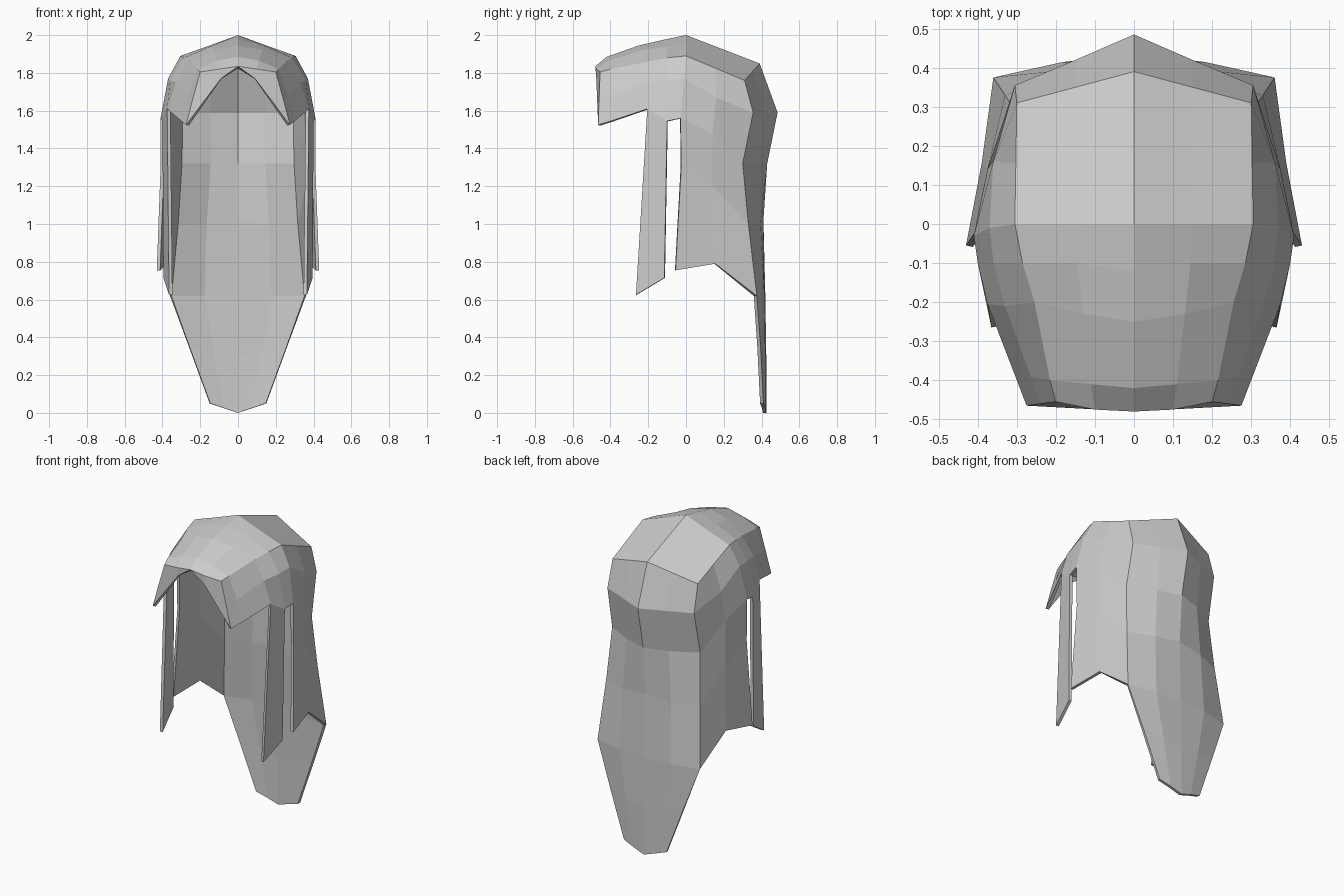
import bpy, bmesh

bm = bmesh.new()


def face(pts):
    """Add one polygon, dropping repeated points."""
    bm.faces.new([bm.verts.new(p) for p in dict.fromkeys(pts)])


def sheet(rows):
    """Skin a grid of points; sheets are welded together afterwards."""
    for a, b in zip(rows, rows[1:]):
        for i in range(len(a) - 1):
            face([a[i], a[i + 1], b[i + 1], b[i]])


# Back of the head and long tail: rows of (centre, middle, edge)
sheet([
    [(0, 0, 2), (.15, 0, 1.945), (.305, 0, 1.89)],
    [(0, .39, 1.85), (.15, .35, 1.805), (.3, .31, 1.76)],
    [(0, .485, 1.59), (.15, .42, 1.59), (.305, .355, 1.59)],
    [(0, .43, 1.32), (.15, .385, 1.32), (.31, .30, 1.32)],
    [(0, .41, 1.02), (.17, .395, 1.0), (.33, .33, 1.0)],
    [(0, .42, .62), (.18, .415, .62), (.36, .375, .62)],
    [(0, .425, .3), (.13, .42, .32), (.26, .395, .35)],
    [(0, .425, 0), (.075, .42, .025), (.15, .41, .05)],
])

# Side curtain: rows of (back corner, middle, front edge)
sheet([
    [(.3, .31, 1.76), (.3025, .155, 1.825), (.305, 0, 1.89)],
    [(.305, .355, 1.59), (.36, .16, 1.67), (.37, -.01, 1.77)],
    [(.31, .30, 1.32), (.375, .14, 1.48), (.41, -.03, 1.56)],
    [(.33, .33, 1.0), (.375, .14, 1.2), (.41, -.025, 1.3)],
    [(.36, .375, .62), (.39, .155, .79), (.43, -.055, .755)],
])

# Temple, running forward to the fringe tip: (upper, middle, lower)
sheet([
    [(.305, 0, 1.89), (.37, -.01, 1.77), (.41, -.03, 1.56)],
    [(.285, -.1, 1.88), (.36, -.1, 1.76), (.40, -.10, 1.545)],
    [(.255, -.2, 1.86), (.33, -.21, 1.75), (.375, -.205, 1.61)],
    [(.215, -.4, 1.82), (.265, -.39, 1.68), (.3, -.40, 1.545)],
    [(.2, -.455, 1.805), (.24, -.46, 1.66), (.275, -.465, 1.525)],
])

# Front of the crown: rows of (centre, middle, edge)
sheet([
    [(0, 0, 2), (.15, 0, 1.945), (.305, 0, 1.89)],
    [(0, -.12, 1.975), (.145, -.1, 1.94), (.285, -.1, 1.88)],
    [(0, -.25, 1.945), (.13, -.23, 1.92), (.255, -.2, 1.86)],
    [(0, -.42, 1.885), (.11, -.41, 1.865), (.215, -.4, 1.82)],
    [(0, -.48, 1.835), (.1, -.475, 1.82), (.2, -.455, 1.805)],
])

# Fringe front, pointed at the outer tip
face([(0, -.48, 1.835), (.1, -.475, 1.82), (.09, -.475, 1.77)])
face([(.1, -.475, 1.82), (.2, -.455, 1.805), (.24, -.46, 1.66),
      (.275, -.465, 1.525), (.09, -.475, 1.77)])

# Loose strand in front of the ear
face([(.40, -.10, 1.545), (.375, -.205, 1.61),
      (.365, -.265, .625), (.395, -.115, .715)])

# Weld the sheets and point the normals outward
bmesh.ops.remove_doubles(bm, verts=bm.verts, dist=.002)
bmesh.ops.recalc_face_normals(bm, faces=bm.faces)
bm.normal_update()
if max(bm.faces, key=lambda f: f.calc_center_median().z).normal.z < 0:
    bmesh.ops.reverse_faces(bm, faces=bm.faces)

mesh = bpy.data.meshes.new("long_hair")
bm.to_mesh(mesh)
bm.free()
hair = bpy.data.objects.new("long_hair", mesh)
bpy.context.collection.objects.link(hair)

# Mirror the half and give the shell a thin inward thickness
mirror = hair.modifiers.new("mirror", 'MIRROR')
mirror.use_clip = True
shell = hair.modifiers.new("shell", 'SOLIDIFY')
shell.thickness = .018
shell.offset = -1
